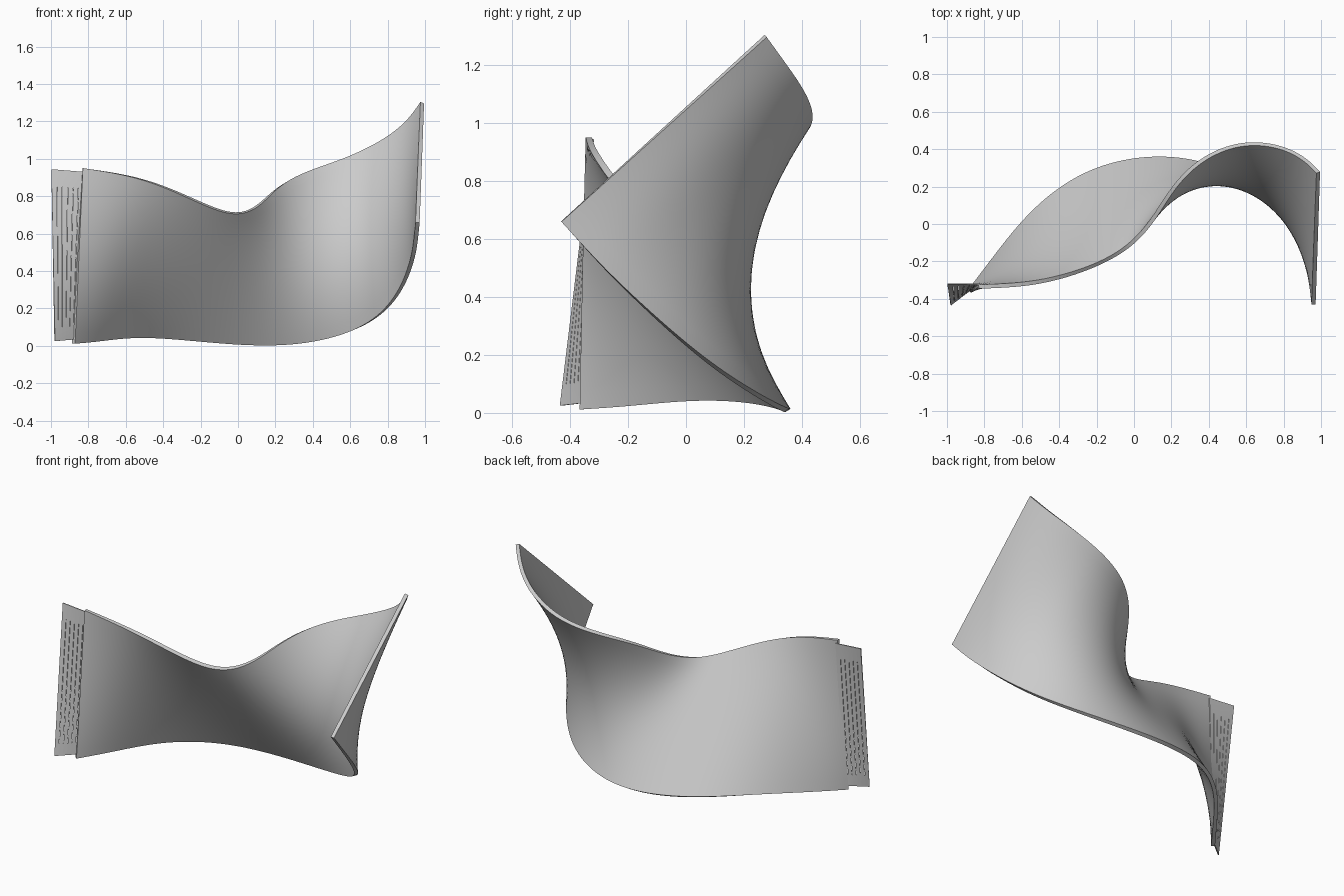
import bpy
from mathutils import Vector

cube = bpy.data.objects.get("Cube")
if cube:
    bpy.data.objects.remove(cube)

grey = bpy.data.materials.new("light grey")
grey.use_nodes = True
colour = (0.6, 0.6, 0.6, 1)
grey.diffuse_color = colour
grey.node_tree.nodes["Principled BSDF"].inputs["Base Color"].default_value = colour


def spline(points, steps):
    """Curve through the points, relaxed so that its bends stay even."""
    p = [Vector(q) for q in points]
    p = [p[0] * 2 - p[1]] + p + [p[-1] * 2 - p[-2]]
    out = []
    for i in range(1, len(p) - 2):
        a, b, c, d = p[i - 1:i + 3]
        for k in range(steps):
            t = k / steps
            out.append(0.5 * (2 * b + (c - a) * t + (2 * a - 5 * b + 4 * c - d) * t**2
                              + (3 * b - a - 3 * c + d) * t**3))
    out.append(p[-2])
    for _ in range(40):
        inner = [(u + 2 * v + w) / 4 for u, v, w in zip(out, out[1:], out[2:])]
        out = [out[0]] + inner + [out[-1]]
    return out


def ruled_panel(name, upper, lower, levels, thickness, keep=lambda col, row: True):
    """Sheet of straight rulings between two edges, thickened to a solid."""
    n = len(levels)
    verts = [low.lerp(up, v) for up, low in zip(upper, lower) for v in levels]
    faces = [(i * n + j, (i + 1) * n + j, (i + 1) * n + j + 1, i * n + j + 1)
             for i in range(len(upper) - 1) for j in range(n - 1) if keep(i, j)]
    mesh = bpy.data.meshes.new(name)
    mesh.from_pydata(verts, [], faces)
    mesh.materials.append(grey)
    obj = bpy.data.objects.new(name, mesh)
    bpy.context.collection.objects.link(obj)
    bpy.ops.object.select_all(action="DESELECT")
    obj.select_set(True)
    bpy.context.view_layer.objects.active = obj
    solid = obj.modifiers.new("thickness", "SOLIDIFY")
    solid.thickness = thickness
    solid.offset = 0
    bpy.ops.object.modifier_apply(modifier=solid.name)
    bpy.ops.object.shade_smooth_by_angle()


# Curved sheet: matching stations along the upper and lower edges
top_edge = [(-.83, -.335, .95), (-.6, -.325, .915), (-.4, -.288, .855), (-.2, -.22, .765),
            (-.03, -.125, .7), (.1, .015, .735), (.21, .2, .853), (.37, .355, .932),
            (.58, .435, .998), (.78, .415, 1.095), (.91, .35, 1.195), (.985, .275, 1.3)]
bottom_edge = [(-.88, -.36, .012), (-.75, -.19, .025), (-.55, .065, .052), (-.28, .27, .036),
               (.03, .355, .008), (.33, .34, .01), (.6, .23, .07), (.77, .08, .17),
               (.875, -.08, .305), (.932, -.24, .455), (.95, -.34, .56), (.96, -.43, .66)]
ruled_panel("curved_sheet", spline(top_edge, 10), spline(bottom_edge, 10),
            [j / 16 for j in range(17)], 0.022)

# Slotted end plate: wide slats alternating with hairline slits
slats, slit = 6, 0.014
cols = []
for i in range(slats):
    cols += [i / slats + slit / 2, (i + 1) / slats - slit / 2]
cols[0], cols[-1] = 0, 1


def across(a, b):
    return [Vector(a).lerp(Vector(b), u) for u in cols]


ruled_panel("slotted_end_plate",
            across((-.998, -.32, .944), (-.82, -.322, .93)),
            across((-.98, -.433, .025), (-.865, -.345, .035)),
            [0, .08, .3, .5, .7, .9, 1], 0.006,
            keep=lambda col, row: col % 2 == 0 or row in (0, 5))
